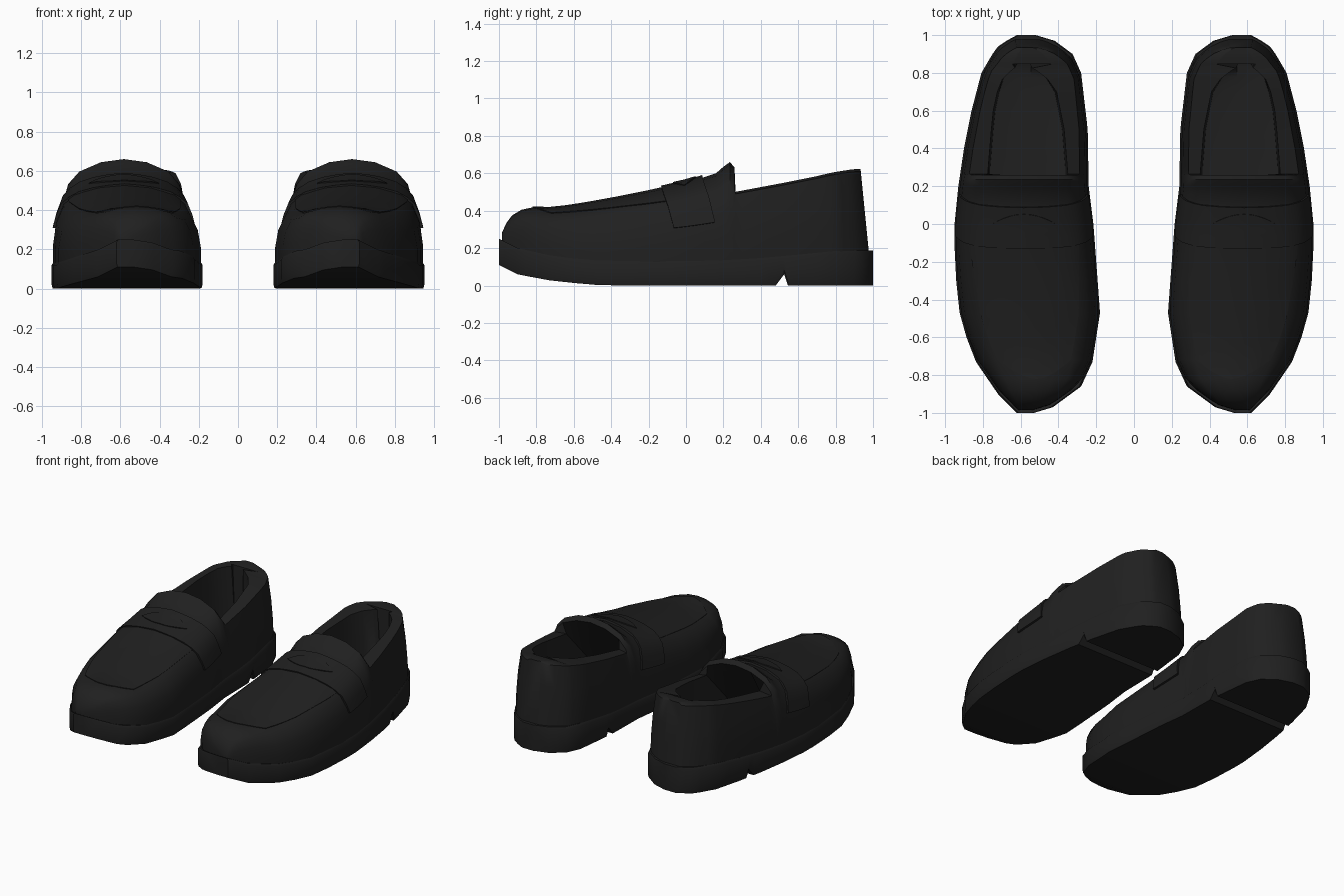
import bpy, bmesh, math
from mathutils import Vector

if "Cube" in bpy.data.objects:
    bpy.data.objects.remove(bpy.data.objects["Cube"])

black = bpy.data.materials.new("black_leather")
black.diffuse_color = (0.0145, 0.0145, 0.0145, 1)
black.use_nodes = True
black.node_tree.nodes["Principled BSDF"].inputs["Base Color"].default_value = black.diffuse_color


def interp(table, y):
    if y <= table[0][0]:
        return table[0][1]
    for (a, p), (b, q) in zip(table, table[1:]):
        if y <= b:
            return p + (q - p) * (y - a) / (b - a)
    return table[-1][1]


# Plan outline of one shoe (y, x) and height profiles (y, z)
INNER = [(-1, .53), (-.97, .43), (-.86, .28), (-.73, .22), (-.47, .18), (-.2, .2), (0, .215),
         (.2, .24), (.5, .245), (.8, .28), (.9, .325), (.97, .42), (1, .52)]
OUTER = [(-1, .62), (-.97, .65), (-.9, .72), (-.71, .85), (-.5, .92), (-.2, .952), (0, .95),
         (.2, .93), (.4, .9), (.6, .86), (.83, .8), (.94, .72), (.98, .66), (1, .62)]
WELT = [(-1, .25), (-.9, .2), (-.7, .155), (-.5, .135), (0, .133), (.3, .14), (.6, .165), (.8, .185), (1, .187)]
BOTTOM = [(-1, .11), (-.9, .06), (-.75, .03), (-.5, .003), (-.3, 0), (.48, 0), (.525, .06), (.545, 0), (1, 0)]
TOP = [(-.985, .28), (-.96, .335), (-.93, .375), (-.88, .405), (-.82, .418), (-.72, .415), (-.6, .43),
       (-.4, .465), (-.2, .505), (0, .55), (.1, .58), (.16, .6), (.2, .635), (.235, .66), (.26, .63)]
RIM = [(.26, .5), (.5, .545), (.8, .605), (.93, .622)]
OPEN_IN = [(.26, .35), (.5, .37), (.7, .41), (.8, .47), (.85, .54)]
OPEN_OUT = [(.26, .775), (.5, .755), (.65, .74), (.8, .69), (.85, .63)]
# Half section of the vamp, centre to base: (width fraction, height fraction)
VAMP = [(0, 1), (.35, .97), (.68, .88), (.85, .76), (.955, .53), (1, .25), (1, 0)]


def width(y):
    y *= 1.015
    return interp(INNER, y) + .008, interp(OUTER, y) - .008


def vamp(y, s):
    """Point on the vamp at length y; s runs -6..6 across the section."""
    a, b = width(y)
    i = min(int(abs(s)), 5)
    f = abs(s) - i
    t = VAMP[i][0] * (1 - f) + VAMP[i + 1][0] * f
    h = VAMP[i][1] * (1 - f) + VAMP[i + 1][1] * f
    z0 = interp(WELT, y) - .01
    return Vector(((a + b) / 2 + math.copysign(t, s) * (b - a) / 2, y, z0 + h * (interp(TOP, y) - z0)))


def loft(name, rows, closed=False, caps=False, angle=35):
    bm = bmesh.new()
    grid = [[bm.verts.new(p) for p in r] for r in rows]
    n = len(rows[0])
    for r, q in zip(grid, grid[1:]):
        for j in range(n if closed else n - 1):
            k = (j + 1) % n
            bm.faces.new((r[j], r[k], q[k], q[j]))
    if caps:
        bm.faces.new(grid[0])
        bm.faces.new(grid[-1])
    bmesh.ops.remove_doubles(bm, verts=bm.verts, dist=.0005)
    bmesh.ops.recalc_face_normals(bm, faces=bm.faces)
    me = bpy.data.meshes.new(name)
    bm.to_mesh(me)
    bm.free()
    me.materials.append(black)
    ob = bpy.data.objects.new(name, me)
    bpy.context.collection.objects.link(ob)
    bpy.ops.object.select_all(action='DESELECT')
    ob.select_set(True)
    bpy.context.view_layer.objects.active = ob
    bpy.ops.object.shade_smooth_by_angle(angle=math.radians(angle))
    # The second shoe is the mirror image
    ob.modifiers.new("pair", 'MIRROR').use_mirror_merge = False
    return ob


def patch(name, fn, nu, nv, offset):
    """Thin plate lying on the vamp, its border sunk below the surface."""
    def point(u, v, d):
        y, s = fn(u, v)
        e = .004
        n = (vamp(y, s + .05) - vamp(y, s - .05)).cross(vamp(y + e, s) - vamp(y - e, s)).normalized()
        return vamp(y, s) + n * d
    us = [-1] + [-1 + 2 * i / nu for i in range(nu + 1)] + [1]
    vs = [-1] + [-1 + 2 * i / nv for i in range(nv + 1)] + [1]
    rows = [[point(u, v, -.008 if i in (0, nu + 2) or j in (0, nv + 2) else offset)
             for i, u in enumerate(us)] for j, v in enumerate(vs)]
    return loft(name, rows)


# Sole with raised toe and heel notch
rows = []
for y in (-1, -.97, -.9, -.86, -.73, -.6, -.47, -.3, -.1, 0, .2, .4, .48, .525, .545, .6, .7, .8, .9, .94, .97, 1):
    a, b, lo, hi = interp(INNER, y), interp(OUTER, y), interp(BOTTOM, y), interp(WELT, y)
    rows.append([Vector(p) for p in ((a + .006, y, lo), (a, y, lo + .02), (a, y, hi - .015), (a + .01, y, hi),
                                     (b - .01, y, hi), (b, y, hi - .015), (b, y, lo + .02), (b - .006, y, lo))])
loft("sole", rows, closed=True, caps=True)


# Upper: vamp, foot opening and closed heel in one skin
def heel_section(y, first=False):
    a, b = width(y)
    c, w, z0, rim = (a + b) / 2, (b - a) / 2, interp(WELT, y) - .01, interp(RIM, y)
    inside = y < .86
    floor = .2 if inside else rim
    half = []
    for side, edge in ((-1, interp(OPEN_IN, y)), (1, interp(OPEN_OUT, y))):
        if not inside:
            edge = c + side * w * .5
        pts = [(c + side * w * t, z0 + h * (rim - z0)) for t, h in ((1, 0), (1, .28), (.965, .62), (.88, .97))]
        pts += [(edge, rim), (edge - side * .01, floor + (.03 if inside else 0))]
        half.append(pts)
    section = half[0] + [(c, floor)] + half[1][::-1]
    out = []
    for i, (x, z) in enumerate(section):
        lean = max(0, y - .7) / .28 * .045 * (z - z0) / (rim - z0)
        # the cavity runs forward under the vamp
        yy = 0.02 if first and 5 <= i <= 7 else y - lean
        out.append(Vector((x, yy, z)))
    return out


rows = [[vamp(y, s) for s in range(-6, 7)] for y in
        (-.985, -.96, -.93, -.88, -.82, -.72, -.6, -.47, -.3, -.15, 0, .1, .16, .2, .235, .26)]
rows += [heel_section(y, y == .265) for y in
         (.265, .3, .4, .5, .6, .7, .78, .83, .85, .875, .91, .94, .965, .978)]
loft("upper", rows, caps=True, angle=45)

# Apron panel stitched over the toe
patch("apron", lambda u, v: (-.1 - .36 * (v + 1) * (1 - .14 * u * u), u * (2.6 - .35 * (v + 1))), 10, 8, .005)
# Saddle strap across the instep
patch("strap", lambda u, v: (-.02 + .11 * v + .065 * u * u, 4.3 * u), 14, 4, .014)
# Eye-shaped slot plate on the strap
patch("strap_slot", lambda u, v: (-.005 + .06 * v * (1.02 - u * u), 1.4 * u), 10, 4, .019)
